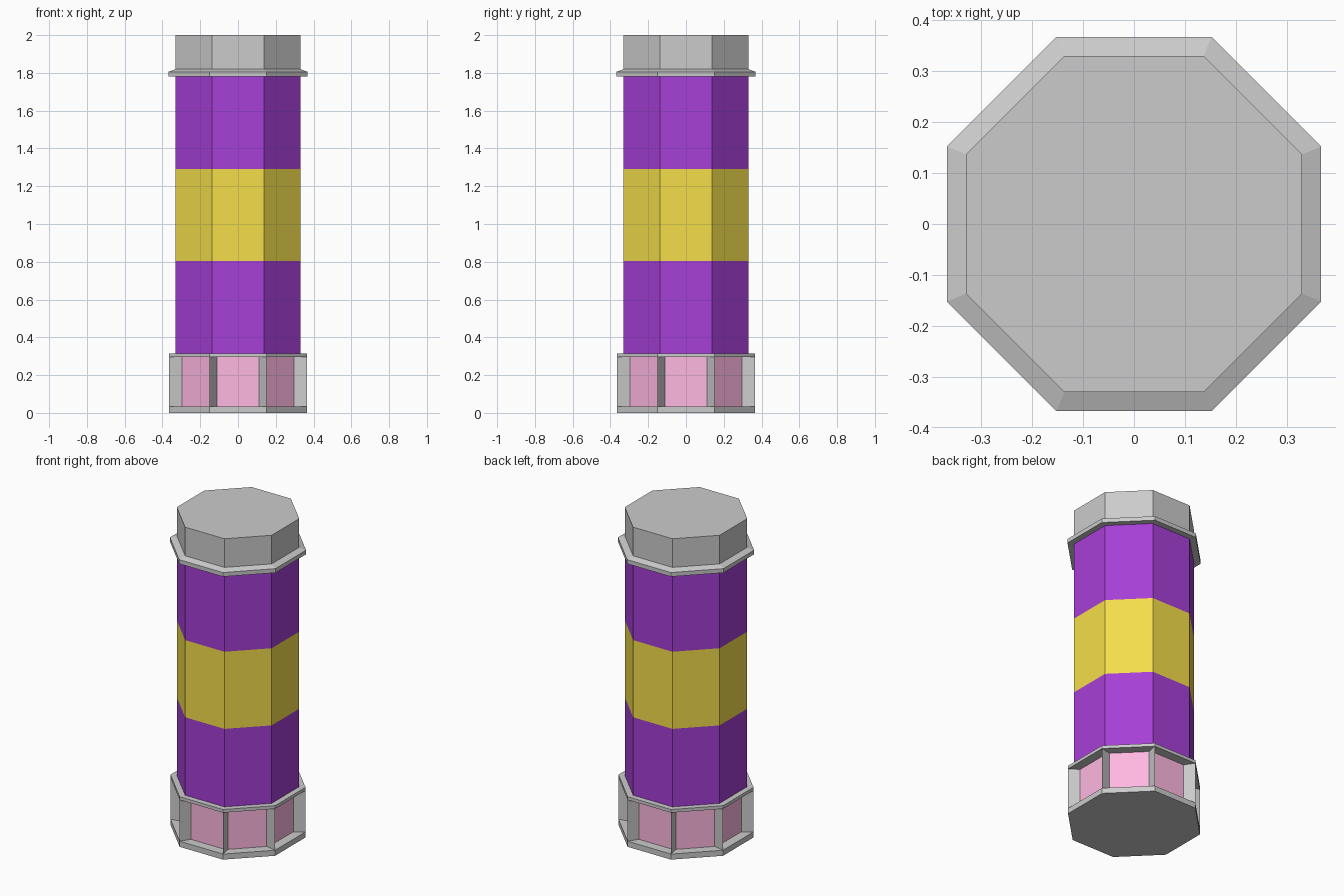
import bpy, bmesh, math
from mathutils import Matrix

if "Cube" in bpy.data.objects:
    bpy.data.objects.remove(bpy.data.objects["Cube"])

SIDES = 8
K = 1 / math.cos(math.pi / SIDES)   # flat-to-flat radius -> corner radius


def material(name, rgb):
    m = bpy.data.materials.new(name)
    m.diffuse_color = (*rgb, 1)
    m.use_nodes = True
    m.node_tree.nodes["Principled BSDF"].inputs["Base Color"].default_value = m.diffuse_color
    return m


def finish(name, bm, mat=None):
    bmesh.ops.remove_doubles(bm, verts=bm.verts, dist=1e-5)
    bmesh.ops.recalc_face_normals(bm, faces=bm.faces)
    me = bpy.data.meshes.new(name)
    bm.to_mesh(me)
    bm.free()
    if mat:
        me.materials.append(mat)
    ob = bpy.data.objects.new(name, me)
    bpy.context.collection.objects.link(ob)
    return ob


def octagon(name, profile, mat=None, bottom=False, top=False, closed=False):
    """Sweep an (apothem, z) profile round eight flat sides."""
    bm = bmesh.new()
    loops = []
    for r, z in profile:
        angles = [(i + 0.5) * 2 * math.pi / SIDES for i in range(SIDES)]
        loops.append([bm.verts.new((r * K * math.cos(a), r * K * math.sin(a), z)) for a in angles])
    pairs = list(zip(loops, loops[1:]))
    if closed:
        pairs.append((loops[-1], loops[0]))
    for a, b in pairs:
        for i in range(SIDES):
            j = (i + 1) % SIDES
            bm.faces.new((a[i], a[j], b[j], b[i]))
    if bottom:
        bm.faces.new(loops[0][::-1])
    if top:
        bm.faces.new(loops[-1])
    return finish(name, bm, mat)


purple = material("purple", (0.38, 0.05, 0.68))
gold = material("gold", (0.91, 0.73, 0.07))
pink = material("pink", (1.0, 0.48, 0.75))

R_BODY, R_BASE, R_RING, R_PANEL = 0.33, 0.364, 0.367, 0.306
Z_LOW, Z_HIGH, Z_BASE = 0.035, 0.295, 0.315
Z_BANDS = (Z_BASE, 0.805, 1.29, 1.78)

# Base plates
octagon("base_plate", [(R_BASE, 0), (R_BASE, Z_LOW)], bottom=True, top=True)
octagon("base_top_plate", [(R_BASE, Z_HIGH), (R_BASE, Z_BASE)], bottom=True, top=True)

# Recessed pink panels
octagon("base_panels", [(R_PANEL, Z_LOW), (R_PANEL, Z_HIGH)], pink)

# Wedge-shaped corner posts between the panels
bm = bmesh.new()
t = math.tan(math.pi / SIDES)
half = 0.112
for i in range(SIDES):
    turn = Matrix.Rotation(i * 2 * math.pi / SIDES, 4, 'Z')
    c, s = math.cos(math.pi / 4), math.sin(math.pi / 4)
    # second panel edge is the next side's near edge, turned 45 degrees
    nx, ny = R_PANEL * c + half * s, R_PANEL * s - half * c
    kite = [(R_PANEL, half), (R_BASE, R_BASE * t), (nx, ny), (R_PANEL, R_PANEL * t)]
    low = [bm.verts.new(turn @ Matrix.Translation((x, y, Z_LOW)).to_translation()) for x, y in kite]
    high = [bm.verts.new(turn @ Matrix.Translation((x, y, Z_HIGH)).to_translation()) for x, y in kite]
    for a in range(2):
        bm.faces.new((low[a], low[a + 1], high[a + 1], high[a]))
    bm.faces.new(low[::-1])
    bm.faces.new(high)
    for a in (2, 3):
        b = (a + 1) % 4
        bm.faces.new((low[a], low[b], high[b], high[a]))
finish("base_posts", bm)

# Coloured body bands
for name, mat, z0, z1 in zip(("lower_band", "middle_band", "upper_band"),
                             (purple, gold, purple), Z_BANDS, Z_BANDS[1:]):
    octagon(name, [(R_BODY, z0), (R_BODY, z1)], mat)

# Grey cap and its sloped collar
octagon("cap", [(R_BODY, 1.78), (R_BODY, 2.0)], top=True)
octagon("collar", [(R_BODY, 1.78), (R_RING, 1.78), (R_RING, 1.806), (R_BODY, 1.82)], closed=True)
